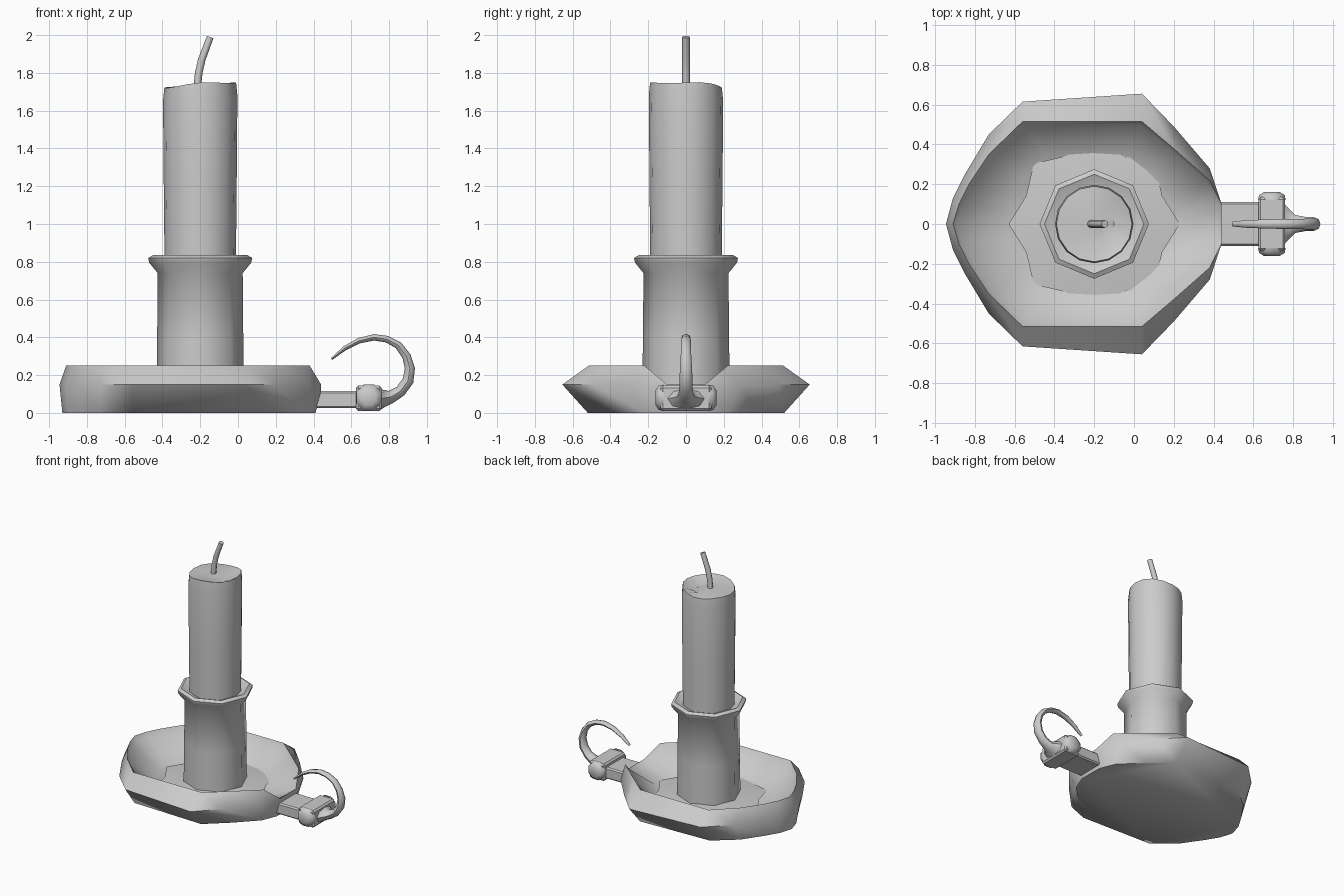
import bpy, bmesh, math
from mathutils import Vector

if "Cube" in bpy.data.objects:
    bpy.data.objects.remove(bpy.data.objects["Cube"])

GREY = (0.6, 0.6, 0.6, 1)
mat = bpy.data.materials.new("plain grey")
mat.use_nodes = True
mat.diffuse_color = GREY
mat.node_tree.nodes["Principled BSDF"].inputs["Base Color"].default_value = GREY
AXIS_X = -0.2  # candle axis


def finish(name, bm, angle=50):
    bmesh.ops.recalc_face_normals(bm, faces=bm.faces)
    mesh = bpy.data.meshes.new(name)
    bm.to_mesh(mesh)
    bm.free()
    mesh.materials.append(mat)
    ob = bpy.data.objects.new(name, mesh)
    bpy.context.collection.objects.link(ob)
    bpy.ops.object.select_all(action="DESELECT")
    ob.select_set(True)
    bpy.context.view_layer.objects.active = ob
    bpy.ops.object.shade_smooth_by_angle(angle=math.radians(angle))
    return ob


def loft(name, rings, angle=50, caps=(True, True)):
    """Skin a list of equal-length closed rings of points."""
    bm = bmesh.new()
    loops = [[bm.verts.new(p) for p in ring] for ring in rings]
    n = len(loops[0])
    for a, b in zip(loops, loops[1:]):
        for i in range(n):
            j = (i + 1) % n
            bm.faces.new((a[i], a[j], b[j], b[i]))
    for want, loop in zip(caps, (loops[0], loops[-1])):
        if want:
            bm.faces.new(loop)
    return finish(name, bm, angle)


def circle(radius, height, sides):
    """Ring around the candle axis; height may depend on the angle."""
    ring = []
    for i in range(sides):
        a = math.tau * i / sides
        z = height(a) if callable(height) else height
        ring.append((AXIS_X + radius * math.cos(a), radius * math.sin(a), z))
    return ring


def tube(name, path, sides=8, angle=50):
    """Tube in the xz plane; path rows are x, z, half width, half thickness."""
    rings = []
    for i, (x, z, w, t) in enumerate(path):
        p, q = path[max(i - 1, 0)], path[min(i + 1, len(path) - 1)]
        d = Vector((q[0] - p[0], 0, q[1] - p[1])).normalized()
        side = Vector((-d.z, 0, d.x))
        rings.append([Vector((x, 0, z)) + side * t * math.cos(math.tau * k / sides)
                      + Vector((0, w * math.sin(math.tau * k / sides), 0)) for k in range(sides)])
    return loft(name, rings, angle)


def box(name, lo, hi, bevel):
    bm = bmesh.new()
    bmesh.ops.create_cube(bm, size=1)
    for v in bm.verts:
        v.co = [l + (c + 0.5) * (h - l) for c, l, h in zip(v.co, lo, hi)]
    bmesh.ops.bevel(bm, geom=bm.edges[:], offset=bevel, segments=1, affect="EDGES")
    return finish(name, bm, 30)


# Dish: half outlines mirrored in y, from the base up over the rim to the floor
base = [(-.93, 0), (-.9, .1), (-.84, .2), (-.73, .36), (-.56, .5), (.04, .52), (.2, .38), (.36, .22), (.41, .1)]
belly = [(-.945, 0), (-.91, .13), (-.85, .25), (-.73, .45), (-.56, .615), (.04, .655), (.2, .49), (.38, .28), (.44, .1)]
rim = [(-.91, 0), (-.88, .1), (-.83, .2), (-.73, .35), (-.56, .515), (.04, .515), (.21, .37), (.38, .22), (.44, .1)]


def dish_ring(half, z, z_notch, scale=1.0):
    pts = [(AXIS_X + (x - AXIS_X) * scale, y * scale, z) for x, y in half]
    pts[-1] = (*pts[-1][:2], z_notch)
    return pts + [(x, -y, h) for x, y, h in reversed(pts[1:])]


loft("dish", [dish_ring(base, 0, 0), dish_ring(belly, .15, .1), dish_ring(rim, .25, .15),
              dish_ring(rim, .22, .14, .97), dish_ring(rim, .07, .07, .66)], 60)

# Star-shaped wax pool on the dish floor
star = []
for i, p in enumerate(circle(1, 0.08, 16)):
    r = 0.43 if i % 2 == 0 else 0.37
    star.append((AXIS_X + (p[0] - AXIS_X) * r, p[1] * r, 0.078))
loft("wax_pool", [star, circle(0.2, 0.1, 16)])

# Eight-sided socket with flared collar
profile = [(.232, .06), (.228, .4), (.225, .74), (.27, .795), (.275, .82), (.25, .835), (.19, .81)]
loft("socket", [circle(r, z, 8) for r, z in profile])


# Candle with an uneven melted top
def lip(a):
    return 1.735 + 0.016 * math.cos(a + 0.5) + 0.006 * math.sin(3 * a)


def hollow(a):
    return 1.73 - 0.03 * max(0, math.cos(a))


loft("candle", [circle(.188, .7, 16), circle(.193, 1.2, 16),
                circle(.197, lambda a: lip(a) - .07, 16), circle(.19, lip, 16),
                circle(.1, hollow, 16), circle(.03, 1.73, 16)])

# Bent wick
tube("wick", [(-.217, 1.71, .02, .02), (-.208, 1.8, .02, .02), (-.192, 1.87, .02, .02),
              (-.147, 1.99, .02, .018)])

# Handle: bar, block with side knobs, and tapering hook
box("handle_bar", (.38, -.11, .025), (.66, .11, .115), .01)
box("handle_block", (.625, -.135, .01), (.76, .135, .145), .012)
for side, sign in (("left", 1), ("right", -1)):
    ring = [[(.693 + r * math.cos(math.tau * (k + .5) / 8), sign * y,
              .08 + r * math.sin(math.tau * (k + .5) / 8)) for k in range(8)]
            for r, y in ((.075, .12), (.07, .145), (.04, .162))]
    loft(side + "_knob", ring)
tube("handle_hook", [(.74, .075, .12, .065), (.775, .078, .08, .045), (.81, .085, .045, .034),
                     (.86, .115, .036, .03), (.9, .17, .035, .03), (.91, .235, .032, .027),
                     (.892, .3, .028, .023), (.85, .357, .026, .02), (.79, .39, .025, .018),
                     (.72, .4, .024, .017), (.64, .382, .022, .015), (.565, .342, .019, .012),
                     (.495, .285, .012, .006)])
